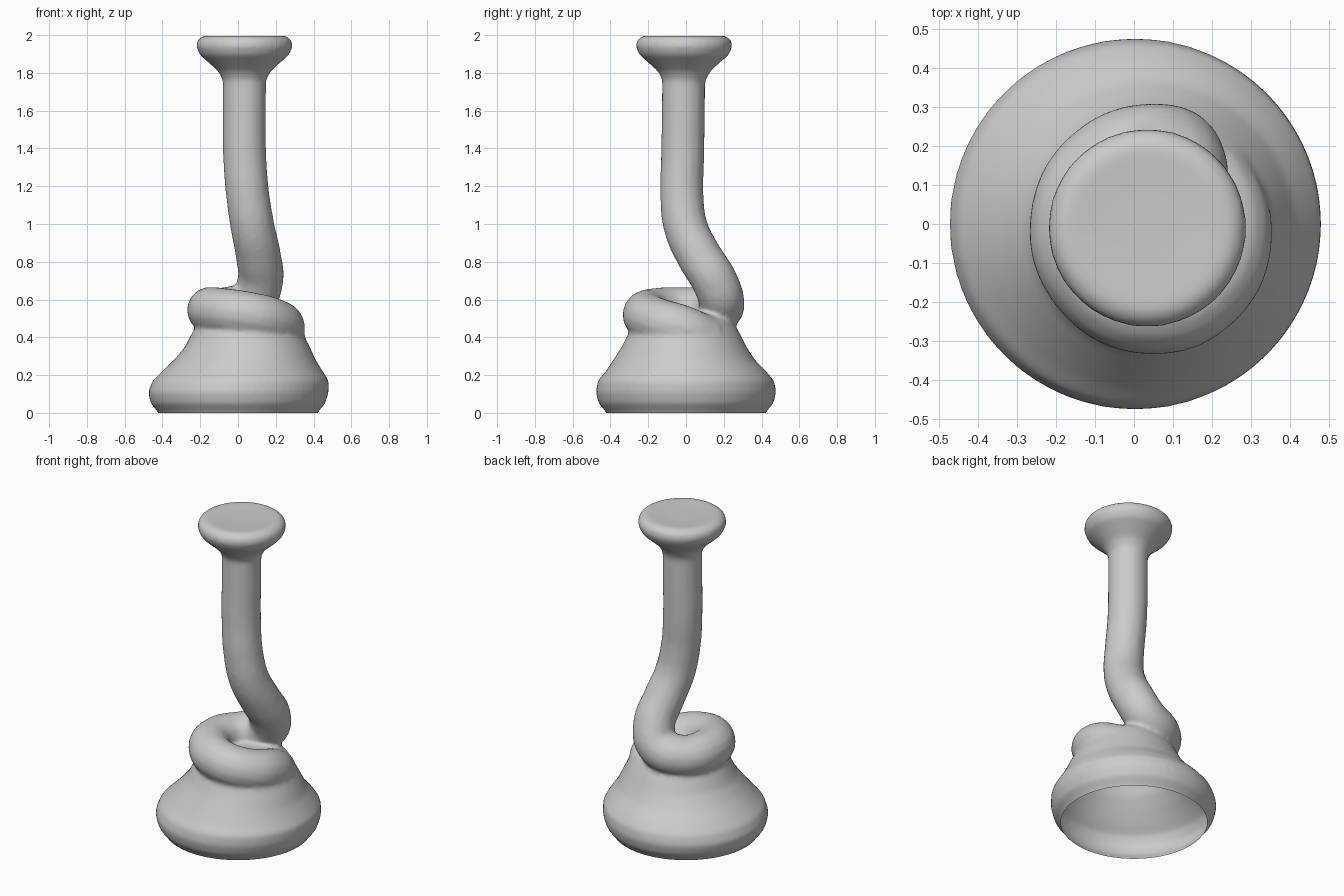
import bpy, bmesh, math
from mathutils import Vector

cube = bpy.data.objects.get("Cube")
if cube:
    bpy.data.objects.remove(cube, do_unlink=True)

grey = bpy.data.materials.new("plain_grey")
grey.use_nodes = True
colour = (0.6, 0.6, 0.6, 1)
grey.diffuse_color = colour
grey.node_tree.nodes["Principled BSDF"].inputs["Base Color"].default_value = colour


def link(name, data):
    obj = bpy.data.objects.new(name, data)
    bpy.context.collection.objects.link(obj)
    return obj


def lathe(name, rings, sides=64):
    """Skin closed rings given as (radius, z, centre x, centre y)."""
    bm = bmesh.new()
    loops = []
    for r, z, cx, cy in rings:
        loops.append([bm.verts.new((cx + r * math.cos(a), cy + r * math.sin(a), z))
                      for a in (math.tau * i / sides for i in range(sides))])
    for low, high in zip(loops, loops[1:]):
        for i in range(sides):
            j = (i + 1) % sides
            bm.faces.new((low[i], low[j], high[j], high[i]))
    bm.faces.new(loops[0][::-1])
    bm.faces.new(loops[-1])
    mesh = bpy.data.meshes.new(name)
    bm.to_mesh(mesh)
    bm.free()
    return link(name, mesh)


def tube(name, path):
    """Round tube along a smooth path of (x, y, z, radius)."""
    curve = bpy.data.curves.new(name, 'CURVE')
    curve.dimensions = '3D'
    curve.bevel_depth = 1
    curve.bevel_resolution = 6
    curve.use_fill_caps = True
    spline = curve.splines.new('BEZIER')
    spline.bezier_points.add(len(path) - 1)
    for point, (x, y, z, r) in zip(spline.bezier_points, path):
        point.co = (x, y, z)
        point.radius = r
        point.handle_left_type = point.handle_right_type = 'AUTO'
    return link(name, curve)


# Bell base, leaning slightly to +x as it rises
profile = [(.40, -.06), (.42, 0), (.462, .05), (.478, .11), (.466, .17), (.425, .22),
           (.375, .28), (.33, .35), (.295, .42), (.26, .48), (.2, .52), (.1, .535)]
base = lathe("base", [(r, z, .05 * min(1, max(0, (z - .1) / .25)), -.01 * (z > .25))
                      for r, z in profile])

# Flared cap on the neck
cap_profile = [(.10, 1.70), (.118, 1.77), (.14, 1.81), (.19, 1.855), (.236, 1.895),
               (.256, 1.94), (.248, 1.975), (.215, 1.998), (.1, 1.992)]
cap = lathe("cap", [(r, z, .034, -.01) for r, z in cap_profile])

# Neck that bends back, then winds once round and sinks into the base
neck = tube("neck_and_coil", [
    (.036, -.012, 1.9, .115), (.034, -.014, 1.6, .115), (.036, -.018, 1.35, .115),
    (.052, -.022, 1.15, .115), (.078, 0, .98, .117), (.108, .07, .83, .12),
    (.118, .15, .7, .122), (.07, .188, .59, .122), (-.06, .155, .545, .122),
    (-.145, .02, .545, .122), (-.1, -.14, .54, .124), (.045, -.212, .52, .124),
    (.185, -.15, .485, .124), (.23, -.02, .445, .126), (.18, .12, .38, .126)])

# Fuse the parts into one soft skin
bpy.ops.object.select_all(action='DESELECT')
for obj in (base, cap, neck):
    obj.select_set(True)
bpy.context.view_layer.objects.active = neck
bpy.ops.object.convert(target='MESH')
bpy.context.view_layer.objects.active = base
bpy.ops.object.join()
body = bpy.context.view_layer.objects.active
body.name = "coiled_body"
remesh = body.modifiers.new("fuse", 'REMESH')
remesh.mode = 'VOXEL'
remesh.voxel_size = .013
soften = body.modifiers.new("soften", 'SMOOTH')
soften.factor = .5
soften.iterations = 8
bpy.ops.object.convert(target='MESH')

# Open the underside with a clean cut
bm = bmesh.new()
bm.from_mesh(body.data)
bmesh.ops.bisect_plane(bm, geom=bm.verts[:] + bm.edges[:] + bm.faces[:],
                       plane_co=Vector((0, 0, 0)), plane_no=Vector((0, 0, 1)),
                       clear_inner=True)
bm.to_mesh(body.data)
bm.free()

body.data.materials.clear()
body.data.materials.append(grey)
body.data.polygons.foreach_set("material_index", [0] * len(body.data.polygons))
for poly in body.data.polygons:
    poly.use_smooth = True
